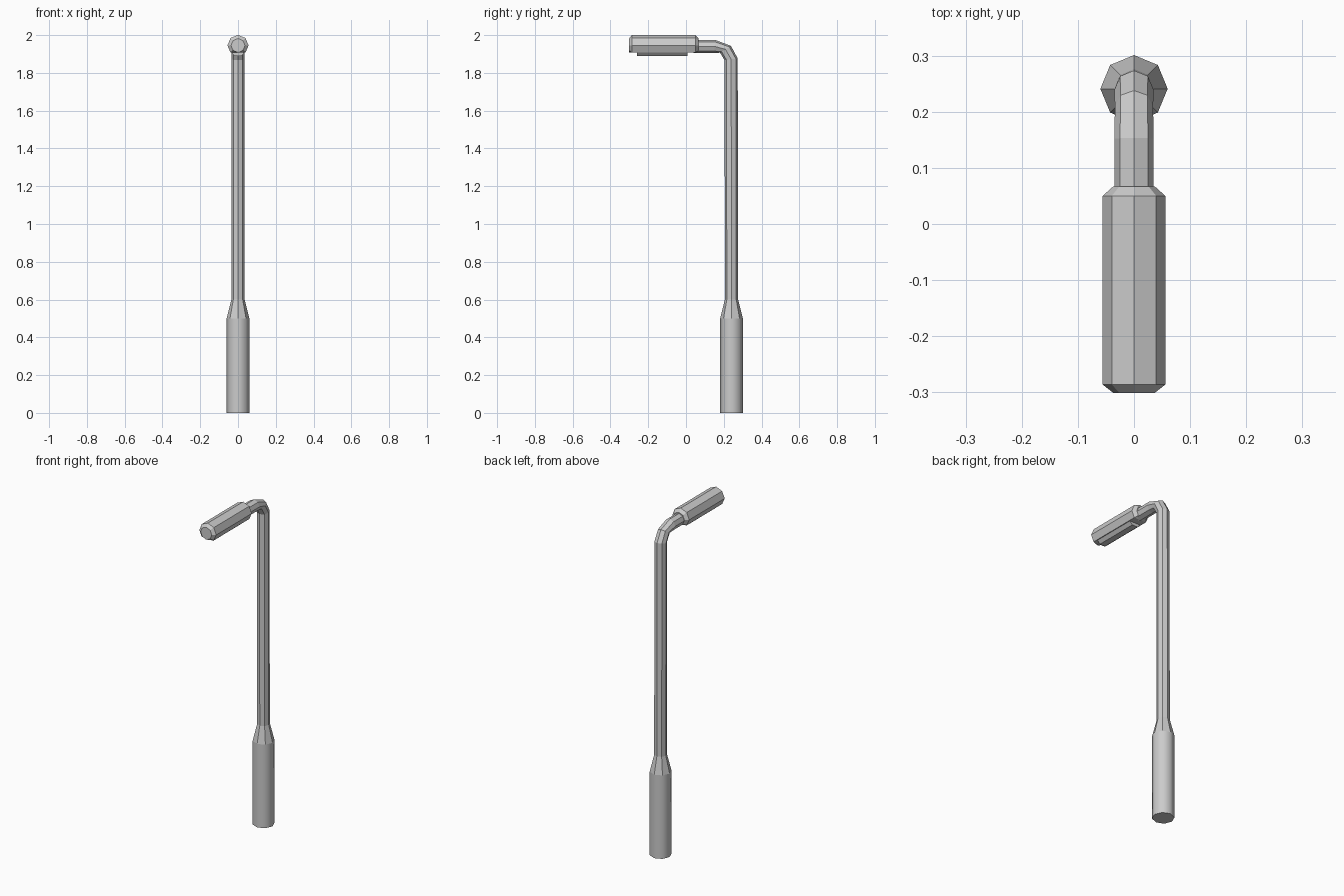
import bpy, bmesh, math

if "Cube" in bpy.data.objects:
    bpy.data.objects.remove(bpy.data.objects["Cube"])

PY = 0.241     # pole axis in y
HZ = 1.945     # lamp head axis in z


def loft(name, rings, smooth_bands=()):
    """Skin equal-length rings of points and cap both ends."""
    bm = bmesh.new()
    vs = [[bm.verts.new(p) for p in r] for r in rings]
    n = len(vs[0])
    bm.faces.new(vs[0])
    bm.faces.new(vs[-1])
    for i, (a, b) in enumerate(zip(vs, vs[1:])):
        for k in range(n):
            f = bm.faces.new((a[k], a[(k + 1) % n], b[(k + 1) % n], b[k]))
            f.smooth = i in smooth_bands
    bmesh.ops.recalc_face_normals(bm, faces=bm.faces)
    me = bpy.data.meshes.new(name)
    bm.to_mesh(me)
    bm.free()
    ob = bpy.data.objects.new(name, me)
    bpy.context.collection.objects.link(ob)
    return ob


def ring(y, z, r, tilt=0):
    """Octagon with a corner on x; tilt 0 is horizontal, 90 faces along y."""
    t = math.radians(tilt)
    pts = []
    for k in range(8):
        a = k * math.pi / 4
        s = r * math.sin(a)
        pts.append((r * math.cos(a), y + s * math.cos(t), z + s * math.sin(t)))
    return pts


# Pole: thick base, taper, thin shaft, bend and arm into the head
loft("lamp_pole", [
    ring(PY, 0, 0.06), ring(PY, 0.5, 0.06),
    ring(PY, 0.6, 0.035), ring(PY - 0.002, 1.872, 0.035, 8),
    ring(0.209, 1.925, 0.034, 32), ring(0.152, 1.94, 0.035, 88),
    ring(0.04, 1.94, 0.035, 90)], smooth_bands=(0,))

# Lamp head: octagonal body with chamfered ends and a flattened underside
stations = [(-0.301, 0.037), (-0.286, 0.056), (0.05, 0.056), (0.067, 0.037)]
loft("lamp_head", [[(x, y, max(z, 1.908)) for x, y, z in ring(y, HZ, r, 90)]
                   for y, r in stations])

# Lens: shallow tapered strip below the head
lens = [(-0.037, 1.91), (0.037, 1.91), (0.018, 1.89), (-0.018, 1.89)]
loft("lamp_lens", [[(x, y, z) for x, z in lens] for y in (-0.26, 0.008)])
